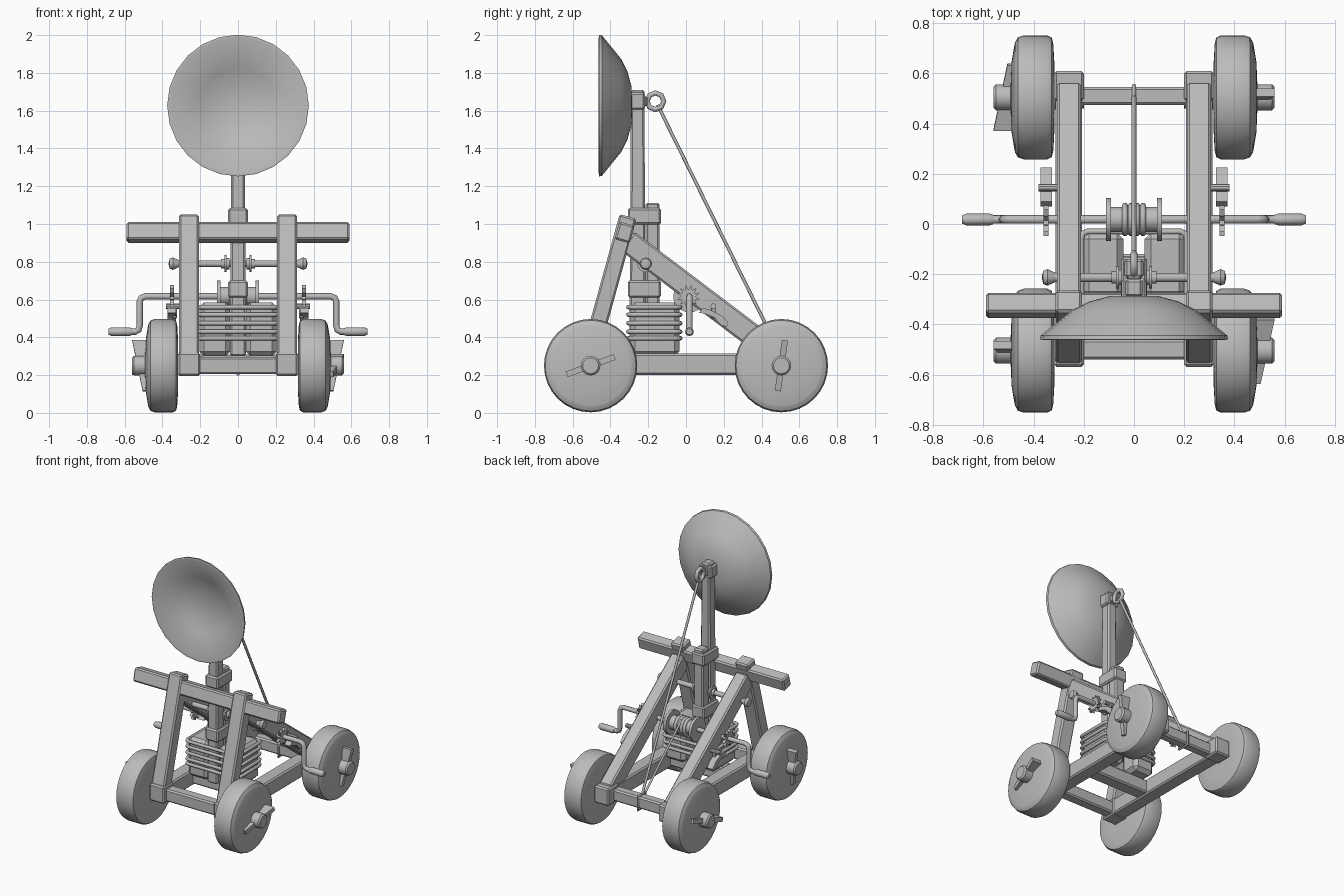
import bpy, bmesh, math
from mathutils import Vector, Matrix

if "Cube" in bpy.data.objects:
    bpy.data.objects.remove(bpy.data.objects["Cube"])

grey = bpy.data.materials.new("plain grey")
grey.diffuse_color = (0.5, 0.5, 0.5, 1)
grey.use_nodes = True
grey.node_tree.nodes["Principled BSDF"].inputs["Base Color"].default_value = grey.diffuse_color


def finish(ob, angle=35):
    ob.data.materials.clear()
    ob.data.materials.append(grey)
    bpy.ops.object.select_all(action='DESELECT')
    ob.select_set(True)
    bpy.context.view_layer.objects.active = ob
    bpy.ops.object.shade_smooth_by_angle(angle=math.radians(angle))
    return ob


def from_bmesh(name, bm, angle=35):
    bmesh.ops.recalc_face_normals(bm, faces=bm.faces[:])
    me = bpy.data.meshes.new(name)
    bm.to_mesh(me)
    bm.free()
    ob = bpy.data.objects.new(name, me)
    bpy.context.collection.objects.link(ob)
    return finish(ob, angle)


def beam(name, lo, hi, bevel=0.01, tilt=0.0, taper=1.0):
    """Bevelled box between two corners, tilted about x, top scaled by taper."""
    lo, hi = Vector(lo), Vector(hi)
    bm = bmesh.new()
    bmesh.ops.create_cube(bm, size=1)
    for v in bm.verts:
        if v.co.z > 0:
            v.co.x *= taper
            v.co.y *= taper
        v.co = Vector(a * b for a, b in zip(v.co, hi - lo))
    bmesh.ops.bevel(bm, geom=bm.edges[:], offset=bevel, segments=1, affect='EDGES')
    bm.transform(Matrix.Translation((lo + hi) / 2) @ Matrix.Rotation(tilt, 4, 'X'))
    return from_bmesh(name, bm, 25)


def lathe(name, profile, loc, axis='X', segs=24, side=1):
    """Revolve (distance along axis, radius) points."""
    bm = bmesh.new()
    vs = [bm.verts.new((a * side, r, 0) if axis == 'X' else (r, a, 0)) for a, r in profile]
    es = [bm.edges.new(p) for p in zip(vs, vs[1:])]
    ax = (1, 0, 0) if axis == 'X' else (0, 1, 0)
    bmesh.ops.spin(bm, geom=vs + es, cent=(0, 0, 0), axis=ax, angle=math.tau,
                   steps=segs, use_duplicate=False)
    bmesh.ops.remove_doubles(bm, verts=bm.verts[:], dist=1e-5)
    bm.transform(Matrix.Translation(loc))
    return from_bmesh(name, bm)


def rod(name, x0, x1, r, y, z, segs=16):
    return lathe(name, [(x0, 0), (x0, r), (x1, r), (x1, 0)], (0, y, z), segs=segs)


def tube(name, pts, r, cyclic=False):
    cu = bpy.data.curves.new(name, 'CURVE')
    cu.dimensions = '3D'
    cu.bevel_depth, cu.bevel_resolution, cu.use_fill_caps = r, 2, True
    sp = cu.splines.new('POLY')
    sp.points.add(len(pts) - 1)
    for p, c in zip(sp.points, pts):
        p.co = (*c, 1)
    sp.use_cyclic_u = cyclic
    ob = bpy.data.objects.new(name, cu)
    bpy.context.collection.objects.link(ob)
    bpy.ops.object.select_all(action='DESELECT')
    ob.select_set(True)
    bpy.context.view_layer.objects.active = ob
    bpy.ops.object.convert(target='MESH')
    return finish(bpy.context.object, 50)


def ring(name, loc, R, r, segs=24, turn=(0, math.pi / 2, 0)):
    bpy.ops.mesh.primitive_torus_add(location=loc, rotation=turn, major_radius=R,
                                     minor_radius=r, major_segments=segs, minor_segments=8)
    bpy.context.object.name = name
    return finish(bpy.context.object, 50)


def plate(name, outline, x0, x1):
    """Extrude a (y, z) outline between two x positions."""
    bm = bmesh.new()
    f = bm.faces.new([bm.verts.new((x0, y, z)) for y, z in outline])
    ext = bmesh.ops.extrude_face_region(bm, geom=[f])
    for v in ext['geom']:
        if isinstance(v, bmesh.types.BMVert):
            v.co.x = x1
    return from_bmesh(name, bm, 25)


def wedge(name, s, y, z, angle):
    """Linchpin that tapers along its length, wide end along the angle in yz."""
    d, n = Vector((math.cos(angle), math.sin(angle))), Vector((-math.sin(angle), math.cos(angle)))
    bm = bmesh.new()
    for along, out in ((0.135, 0.56), (-0.135, 0.505)):
        for w, x in ((-0.016, 0.475), (0.016, 0.475), (0.016, out), (-0.016, out)):
            p = d * along + n * w
            bm.verts.new((s * x, y + p.x, z + p.y))
    bmesh.ops.convex_hull(bm, input=bm.verts[:])
    return from_bmesh(name, bm, 25)


# Wheels, hubs and linchpins
WZ = 0.25
tyre = [(0.316, 0), (0.318, 0.15), (0.322, 0.215), (0.328, 0.238), (0.345, 0.247), (0.44, 0.247),
        (0.462, 0.24), (0.474, 0.22), (0.476, 0.212), (0.488, 0.14), (0.494, 0)]
pins = {(1, -1): 20, (1, 1): 82, (-1, -1): 80, (-1, 1): 195}
for (s, e), deg in pins.items():
    y = 0.505 * e
    lathe("wheel", tyre, (0, y, WZ), segs=32, side=s)
    lathe("hub", [(0.2, 0), (0.2, 0.045), (0.5, 0.052), (0.55, 0.052), (0.56, 0.042), (0.56, 0)],
          (0, y, WZ), segs=16, side=s)
    wedge("linchpin", s, y, WZ, math.radians(deg))

# Timber chassis and side frames
for s in (-1, 1):
    def side_beam(name, x0, x1, ya, za, yb, zb, **k):
        a, b = sorted((s * x0, s * x1))
        return beam(name, (a, ya, za), (b, yb, zb), **k)
    side_beam("side_rail", 0.208, 0.312, -0.55, 0.2, 0.6, 0.315)
    side_beam("rail_front_end", 0.2, 0.318, -0.57, 0.195, -0.45, 0.32)
    side_beam("rail_rear_end", 0.2, 0.318, 0.49, 0.195, 0.61, 0.32)
    # Leaning post, centred between its two ends
    pa, pb = Vector((-0.525, 0.25)), Vector((-0.307, 1.04))
    c, h = (pa + pb) / 2, (pb - pa).length / 2
    side_beam("front_post", 0.207, 0.313, c.x - 0.046, c.y - h, c.x + 0.046, c.y + h,
              tilt=-math.atan2(pb.x - pa.x, pb.y - pa.y))
    # Diagonal brace
    da, db = Vector((-0.31, 0.91)), Vector((0.53, 0.275))
    c, h = (da + db) / 2, (db - da).length / 2
    side_beam("diagonal_brace", 0.212, 0.307, c.x - h, c.y - 0.062, c.x + h, c.y + 0.062,
              tilt=math.atan2(db.y - da.y, db.x - da.x))
beam("front_cross_beam", (-0.22, -0.54, 0.205), (0.22, -0.46, 0.295))
beam("rear_cross_beam", (-0.22, 0.474, 0.21), (0.22, 0.546, 0.295))
beam("middle_cross_beam", (-0.22, -0.22, 0.21), (0.22, -0.12, 0.31))
beam("top_crossbar", (-0.59, -0.367, 0.907), (0.59, -0.283, 1.003), tilt=-0.27)

# Twin counterweights bound with rope
for s in (-1, 1):
    a, b = sorted((0.042 * s, 0.205 * s))
    beam("counterweight", (a, -0.295, 0.3), (b, -0.035, 0.585), bevel=0.025)
for z in (0.395, 0.43, 0.475, 0.52, 0.56):
    loop = []
    for cx, cy, a0 in ((0.185, -0.055, 0), (-0.185, -0.055, 90), (-0.185, -0.28, 180), (0.185, -0.28, 270)):
        for k in (0, 45, 90):
            t = math.radians(a0 + k)
            loop.append((cx + 0.025 * math.cos(t), cy + 0.025 * math.sin(t), z))
    tube("binding_rope", loop, 0.012, True)

# Throwing arm, splint and clamps
beam("throwing_arm", (-0.042, -0.3, 0.3), (0.042, -0.212, 1.71), taper=0.8)
beam("arm_splint", (-0.038, -0.215, 0.3), (0.038, -0.14, 1.112))
beam("lower_clamp", (-0.052, -0.308, 0.61), (0.052, -0.132, 0.7))
beam("upper_clamp", (-0.052, -0.308, 0.998), (0.052, -0.132, 1.085))
beam("arm_cap", (-0.05, -0.31, 1.605), (0.05, -0.218, 1.695))
beam("ring_mount", (-0.025, -0.24, 1.625), (0.025, -0.205, 1.675), bevel=0.006)
ring("rope_ring", (0, -0.162, 1.65), 0.044, 0.014, 8)

# Bowl
lathe("bowl", [(-0.285, 0), (-0.288, 0.1), (-0.31, 0.18), (-0.342, 0.245), (-0.445, 0.372),
               (-0.46, 0.375), (-0.462, 0.36), (-0.385, 0.2), (-0.355, 0.09), (-0.35, 0)],
      (0, 0, 1.627), 'Y', 24)

# Pivot rod with collars and flared knobs
rod("pivot_rod", -0.34, 0.34, 0.018, -0.213, 0.79)
for s in (-1, 1):
    lathe("pivot_knob", [(0.312, 0), (0.312, 0.018), (0.345, 0.033), (0.362, 0.026), (0.368, 0)],
          (0, -0.213, 0.79), segs=12, side=s)
    lathe("pivot_collar", [(0.045, 0), (0.045, 0.03), (0.06, 0.03), (0.06, 0.045), (0.072, 0.045),
                           (0.072, 0.025), (0.09, 0.025), (0.09, 0)], (0, -0.213, 0.79), segs=16, side=s)

# Winch drum, rope coils, cranks, ratchets and pawls
GY, GZ = 0.018, 0.617
lathe("winch_drum", [(-0.112, 0), (-0.112, 0.085), (-0.092, 0.085), (-0.092, 0.05), (0.092, 0.05),
                     (0.092, 0.085), (0.112, 0.085), (0.112, 0)], (0, GY, GZ))
for i in range(4):
    ring("rope_coil", (-0.036 + 0.024 * i, GY, GZ), 0.055, 0.012)
for s in (-1, 1):
    tube("crank", [(s * x, GY, z) for x, z in ((0, GZ), (0.49, GZ), (0.512, 0.609), (0.52, 0.59),
                                               (0.52, 0.465), (0.526, 0.44), (0.545, 0.43), (0.6, 0.43))], 0.017)
    lathe("crank_handle", [(0.56, 0), (0.56, 0.018), (0.575, 0.023), (0.67, 0.023), (0.685, 0.016), (0.685, 0)],
          (0, GY, 0.43), segs=12, side=s)
    teeth = []
    for k in range(24):
        r, t = (0.062 if k % 2 else 0.038), math.tau * k / 24
        teeth.append((GY - 0.005 + r * math.cos(t), GZ + r * math.sin(t)))
    plate("ratchet_gear", teeth, s * 0.34, s * 0.36)
    plate("pawl", [(0.07, 0.53), (0.09, 0.555), (0.13, 0.545), (0.19, 0.515), (0.225, 0.475),
                   (0.215, 0.455), (0.185, 0.465), (0.15, 0.505), (0.1, 0.525)], s * 0.327, s * 0.373)
    lathe("pawl_pin", [(0.29, 0), (0.29, 0.015), (0.38, 0.015), (0.38, 0)], (0, 0.145, 0.565), segs=10, side=s)
    beam("pawl_hanger", (s * 0.335 - 0.012, 0.133, 0.5), (s * 0.335 + 0.012, 0.157, 0.575), bevel=0.004)

# Pull rope from the ring round the rear beam to the drum
tube("pull_rope", [(0, -0.15, 1.63), (0, 0.505, 0.3)], 0.009)
tube("winch_rope", [(0, GY + 0.03, GZ + 0.055), (0, 0.47, 0.3)], 0.008)
tube("beam_loop", [(0, 0.465, 0.302), (0, 0.553, 0.302), (0, 0.553, 0.202), (0, 0.465, 0.202)], 0.008, True)
